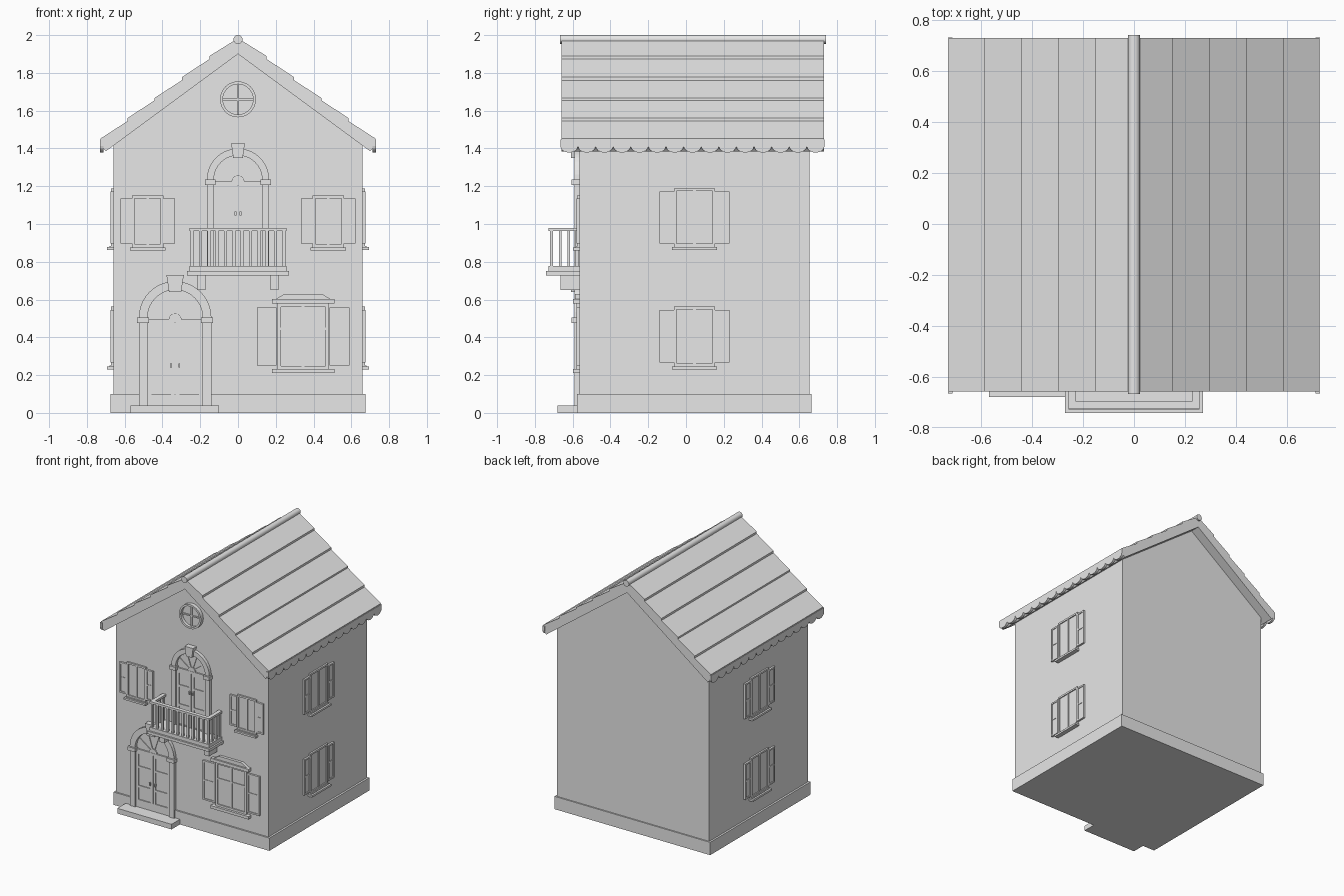
import bpy, bmesh, math

if "Cube" in bpy.data.objects:
    bpy.data.objects.remove(bpy.data.objects["Cube"])

grey = bpy.data.materials.new("plain_grey")
grey.diffuse_color = (0.8, 0.8, 0.8, 1)
grey.use_nodes = True
grey.node_tree.nodes["Principled BSDF"].inputs["Base Color"].default_value = grey.diffuse_color

# Wall mappings: (along wall, outward depth, height) -> world
front = lambda u, d, z: (u, -0.565 - d, z)
right = lambda u, d, z: (0.66 + d, u, z)
left = lambda u, d, z: (-0.66 - d, u, z)
world = lambda u, d, z: (u, d, z)


class Part:
    """Collects prisms into one named object."""
    def __init__(self, name, place=world):
        self.name, self.place, self.bm = name, place, bmesh.new()

    def prism(self, pts, d0, d1):
        a = [self.bm.verts.new(self.place(u, d0, z)) for u, z in pts]
        b = [self.bm.verts.new(self.place(u, d1, z)) for u, z in pts]
        n = len(pts)
        self.bm.faces.new(a)
        self.bm.faces.new(b[::-1])
        for i in range(n):
            j = (i + 1) % n
            self.bm.faces.new((a[i], b[i], b[j], a[j]))
        return self

    def box(self, u0, u1, z0, z1, d0, d1):
        return self.prism([(u0, z0), (u1, z0), (u1, z1), (u0, z1)], d0, d1)

    def frame(self, u0, u1, z0, z1, w, d0, d1):
        self.box(u0, u0 + w, z0, z1, d0, d1).box(u1 - w, u1, z0, z1, d0, d1)
        self.box(u0 + w, u1 - w, z0, z0 + w, d0, d1)
        return self.box(u0 + w, u1 - w, z1 - w, z1, d0, d1)

    def done(self, smooth=False):
        bmesh.ops.recalc_face_normals(self.bm, faces=self.bm.faces)
        me = bpy.data.meshes.new(self.name)
        self.bm.to_mesh(me)
        self.bm.free()
        me.materials.append(grey)
        ob = bpy.data.objects.new(self.name, me)
        bpy.context.collection.objects.link(ob)
        if smooth:
            bpy.context.view_layer.objects.active = ob
            ob.select_set(True)
            bpy.ops.object.shade_smooth_by_angle(angle=math.radians(35))
            ob.select_set(False)


def arc(cx, cz, r, a0, a1, n=20):
    return [(cx + r * math.cos(math.radians(a0 + (a1 - a0) * i / n)),
             cz + r * math.sin(math.radians(a0 + (a1 - a0) * i / n))) for i in range(n + 1)]


# Walls and plinth
Part("walls").prism([(-.66, 0.05), (.66, 0.05), (.66, 1.43), (0, 1.92), (-.66, 1.43)], -.565, .655).done()
Part("plinth").box(-.675, .675, 0, .1, -.577, .665).done()

# Roof deck and overlapping planks
Y0, Y1 = -.658, .73
def deck(x):
    return 1.947 - .735 * x

Part("roof_deck").prism([(-.70, 1.385), (0, 1.90), (.70, 1.385), (.725, 1.415),
                         (0, 1.95), (-.725, 1.415)], Y0, Y1).done()
xs = [.727, .586, .441, .297, .152, 0]
low = [1.453, 1.56, 1.668, 1.777, 1.889]
high = [1.544, 1.655, 1.761, 1.873, 1.983]
planks = Part("roof_planks")
for s in (-1, 1):
    for i in range(5):
        planks.prism([(s * xs[i], deck(xs[i]) - .004), (s * xs[i], low[i]),
                      (s * xs[i + 1], high[i]), (s * xs[i + 1], deck(xs[i + 1]) - .004)], Y0, Y1)
planks.done()
Part("ridge_cap").prism(arc(0, 1.977, .024, 0, 345, 23), -.667, .742).done(True)

# Scalloped valance along both eaves
N, ya, yb = 15, -.665, .733
w = (yb - ya) / N
scallops = [(yb, 1.447), (ya, 1.447)]
for i in range(N):
    c = ya + (i + .5) * w
    for k in range(9):
        t = math.pi * (1 - k / 8)
        scallops.append((c + w / 2 * math.cos(t), 1.412 - .034 * math.sin(t)))
for name, place in (("right_valance", right), ("left_valance", left)):
    Part(name, place).prism(scallops, .052, .071).done()


def shutter(p, u0, u1, z0, z1):
    p.box(u0, u1, z0, z1, -.005, .009)
    p.frame(u0, u1, z0, z1, .012, .005, .015)
    zm = (z0 + z1) / 2
    p.box(u0 + .012, u1 - .012, zm - .006, zm + .006, .005, .013)


def window(name, place, c, z0, z1, hw, sw):
    """Casement with two shutters and a sill."""
    p = Part(name, place)
    p.box(c - hw, c + hw, z0, z1, -.005, .005)
    p.frame(c - hw, c + hw, z0, z1, .014, 0, .013)
    p.box(c - .007, c + .007, z0 + .01, z1 - .01, 0, .011)
    for s in (-1, 1):
        a, b = sorted((c + s * hw, c + s * (hw + sw)))
        shutter(p, a, b, z0 + .016, z1 - .016)
    p.box(c - hw - .01, c + hw + .01, z0 - .02, z0 - .005, -.005, .034)
    p.box(c - hw, c + hw, z0 - .006, z0 + .001, -.005, .02)
    p.done()


for side, place in (("right", right), ("left", left)):
    window(side + "_upper_window", place, .045, .882, 1.188, .109, .075)
    window(side + "_lower_window", place, .045, .25, .562, .109, .075)
for side, c in (("left", -.478), ("right", .478)):
    window("front_upper_window_" + side, front, c, .88, 1.15, .083, .061)

# Large ground floor window
p = Part("front_lower_window", front)
p.box(.21, .48, .23, .578, -.005, .007).frame(.21, .48, .23, .578, .018, 0, .016)
p.box(.337, .353, .24, .57, 0, .013).box(.225, .465, .44, .452, 0, .012)
p.box(.18, .51, .21, .232, -.005, .034).box(.18, .51, .578, .602, -.005, .034)
p.prism([(.20, .602), (.49, .602), (.445, .63), (.245, .63)], -.005, .022)
shutter(p, .10, .205, .25, .557)
shutter(p, .485, .59, .25, .557)
p.done()


def doorway(name, c, z0, zs, ri, ro, key, knob_u, knob_z):
    """Arched double door; zs is the springing height."""
    p = Part(name + "_surround", front)
    for s in (-1, 1):
        a, b = sorted((c + s * ri, c + s * ro))
        p.box(a, b, z0, zs - .028, -.005, .024)
        p.box(a - .009, b + .009, zs - .028, zs, -.005, .04)
    p.prism(arc(c, zs, ro, 0, 180) + arc(c, zs, ri, 180, 0), -.005, .026)
    kw, kz0, kz1 = key
    p.prism([(c - kw * .7, kz0), (c + kw * .7, kz0), (c + kw, kz1), (c - kw, kz1)], -.005, .043)
    p.done()

    p = Part(name + "_leaves", front)
    p.box(c - ri, c + ri, z0, zs - .02, -.005, .004)
    for s in (-1, 1):
        a, b = sorted((c + s * .002, c + s * ri))
        p.frame(a, b, z0, zs - .03, .02, 0, .011)
        for f in (.36, .68):
            zz = z0 + f * (zs - z0)
            p.box(a + .02, b - .02, zz - .009, zz + .009, 0, .01)
        u = c + s * knob_u
        p.box(u - .005, u + .005, knob_z - .011, knob_z + .011, 0, .024)
    p.box(c - ri, c + ri, zs - .03, zs - .01, 0, .014)
    p.done()

    # Fanlight with radiating bars
    p = Part(name + "_fanlight", front)
    p.prism(arc(c, zs - .012, ri + .005, 0, 180), -.005, .003)
    p.prism(arc(c, zs - .012, .034, 0, 180), 0, .012)
    for ang in (36, 72, 108, 144):
        t = math.radians(ang)
        ca, sa, h = math.cos(t), math.sin(t), .004
        p.prism([(c + r * ca - k * h * sa, zs - .012 + r * sa + k * h * ca)
                 for r, k in ((.03, -1), (ri, -1), (ri, 1), (.03, 1))], 0, .009)
    p.done()


doorway("front_door", -.333, .03, .505, .146, .192, (.046, .64, .73), .022, .25)
doorway("balcony_door", 0, .765, 1.235, .128, .165, (.036, 1.35, 1.425), .013, 1.055)
Part("door_step").box(-.57, -.10, 0, .04, -.68, -.55).done()

# Balcony floor, brackets, balusters and rail
p = Part("balcony_floor")
p.box(-.27, .27, .728, .75, -.742, -.56).box(-.258, .258, .75, .778, -.728, -.56)
p.done()
p = Part("balcony_brackets")
for s in (-1, 1):
    a, b = sorted((s * .172, s * .215))
    p.box(a, b, .65, .73, -.665, -.56)
p.done()
p = Part("balcony_railing")
p.box(-.258, .258, .963, .98, -.727, -.697)
for s in (-1, 1):
    a, b = sorted((s * .228, s * .258))
    p.box(a, b, .963, .98, -.70, -.56)
    for y in (-.665, -.62, -.577):
        p.box(s * .243 - .007, s * .243 + .007, .775, .965, y - .007, y + .007)
for i in range(12):
    x = -.243 + .486 * i / 11
    p.box(x - .008, x + .008, .775, .965, -.72, -.704)
p.done()

# Round gable window
p = Part("round_window", front)
p.prism(arc(0, 1.66, .09, 0, 350, 35), -.005, .006)
p.prism(arc(0, 1.66, .095, 0, 180) + arc(0, 1.66, .08, 180, 0), -.005, .03)
p.prism(arc(0, 1.66, .095, 180, 360) + arc(0, 1.66, .08, 360, 180), -.005, .03)
p.box(-.005, .005, 1.58, 1.74, 0, .014).box(-.08, .08, 1.655, 1.665, 0, .014)
p.done()
